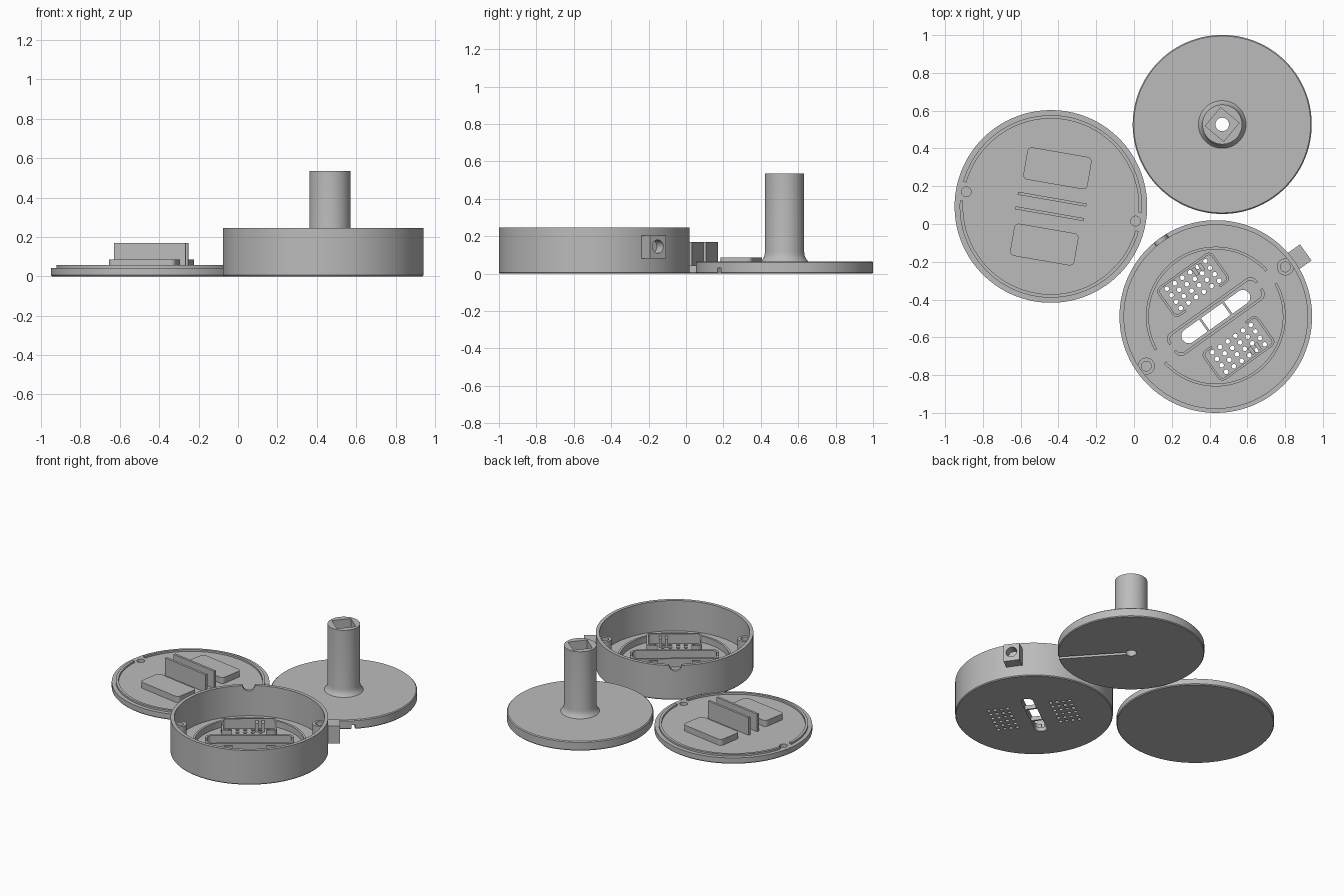
import bpy, bmesh, math
from mathutils import Matrix

if "Cube" in bpy.data.objects:
    bpy.data.objects.remove(bpy.data.objects["Cube"])

GREY = bpy.data.materials.new("plain_grey")
GREY.diffuse_color = (0.5, 0.5, 0.5, 1)
GREY.use_nodes = True
GREY.node_tree.nodes["Principled BSDF"].inputs["Base Color"].default_value = GREY.diffuse_color


def finish(bm, name):
    bmesh.ops.recalc_face_normals(bm, faces=bm.faces)
    me = bpy.data.meshes.new(name)
    bm.to_mesh(me)
    bm.free()
    me.materials.append(GREY)
    ob = bpy.data.objects.new(name, me)
    bpy.context.collection.objects.link(ob)
    return ob


def lathe(name, profile, seg=96):
    """Revolve a closed (r, z) profile around z; r = 0 points become poles."""
    bm = bmesh.new()
    rings = []
    for r, z in profile:
        if r == 0:
            rings.append([bm.verts.new((0, 0, z))] * seg)
        else:
            rings.append([bm.verts.new((r * math.cos(2 * math.pi * i / seg),
                                        r * math.sin(2 * math.pi * i / seg), z)) for i in range(seg)])
    for a, b in zip(rings, rings[1:] + rings[:1]):
        for i in range(seg):
            j = (i + 1) % seg
            quad = list(dict.fromkeys((a[i], a[j], b[j], b[i])))
            if len(quad) > 2:
                bm.faces.new(quad)
    return finish(bm, name)


def prism(name, outlines, z0, z1):
    """Extrude one or more (x, y) outlines from z0 to z1."""
    bm = bmesh.new()
    for pts in outlines:
        low = [bm.verts.new((x, y, z0)) for x, y in pts]
        top = [bm.verts.new((x, y, z1)) for x, y in pts]
        bm.faces.new(low[::-1])
        bm.faces.new(top)
        for i in range(len(pts)):
            j = (i + 1) % len(pts)
            bm.faces.new((low[i], low[j], top[j], top[i]))
    return finish(bm, name)


def arc(r, a0, a1, n, cx=0, cy=0):
    return [(cx + r * math.cos(math.radians(a0 + (a1 - a0) * i / n)),
             cy + r * math.sin(math.radians(a0 + (a1 - a0) * i / n))) for i in range(n + 1)]


def circle(r, cx=0, cy=0, n=24):
    return arc(r, 0, 360, n, cx, cy)[:-1]


def band(r0, r1, a0, a1):
    return arc(r1, a0, a1, 48) + arc(r0, a1, a0, 48)


def rect(w, h, cx=0, cy=0, r=0):
    """Rectangle outline, with rounded corners if r is given."""
    pts = []
    for sx, sy, a in ((1, 1, 0), (-1, 1, 90), (-1, -1, 180), (1, -1, 270)):
        x, y = cx + sx * (w / 2 - r), cy + sy * (h / 2 - r)
        pts += arc(r, a, a + 90, 6, x, y) if r else [(x, y)]
    return pts


def cut(ob, *cutters):
    for c in cutters:
        m = ob.modifiers.new("cut", 'BOOLEAN')
        m.operation, m.solver, m.object = 'DIFFERENCE', 'EXACT', c
        bpy.context.view_layer.update()
        me = bpy.data.meshes.new_from_object(ob.evaluated_get(bpy.context.evaluated_depsgraph_get()))
        ob.modifiers.clear()
        ob.data = me
        bpy.data.objects.remove(c)
    return ob


def sideways(ob, axis, z):
    """Lay a z-extruded part along x or y, at height z."""
    turn = Matrix.Rotation(math.pi / 2, 4, 'Y') if axis == 'x' else Matrix.Rotation(-math.pi / 2, 4, 'X')
    ob.data.transform(Matrix.Translation((0, 0, z)) @ turn)
    return ob


def place(parts, x, y, angle):
    m = Matrix.Translation((x, y, 0)) @ Matrix.Rotation(math.radians(angle), 4, 'Z')
    for ob in parts:
        ob.data.transform(m)


# --- Round case: open cup with pierced floor ---
FLOOR = 0.03
shell = lathe("case_shell", [(0, 0), (0.505, 0), (0.51, 0.006), (0.51, 0.246),
                             (0.486, 0.246), (0.486, FLOOR), (0, FLOOR)])
dots = [circle(0.0125, (i - 2.5) * 0.05, s * 0.207 + (j - 1.5) * 0.042, 12)
        for s in (-1, 1) for i in range(6) for j in range(4)]
cut(shell,
    prism("slot_cutter", [rect(0.43, 0.078, r=0.038)], -0.1, 0.1),
    prism("dot_cutter", dots, -0.1, 0.1),
    sideways(prism("rim_cutter", [circle(0.04)], 0.4, 0.6), 'y', 0.246))
case = [shell]
case.append(prism("slot_dividers", [rect(0.012, 0.084, x) for x in (-0.075, 0.075)], 0.002, FLOOR))
case.append(prism("floor_ring", [band(0.355, 0.37, a, a + 167) for a in (6.5, 186.5)], FLOOR - 0.002, 0.075))

# Raised frames around the slot and the two pierced areas
slot_frame = prism("slot_frame", [rect(0.575, 0.14, r=0.04)], FLOOR - 0.002, 0.09)
case.append(cut(slot_frame, prism("c", [rect(0.545, 0.11, r=0.03)], 0, 0.2),
                prism("c", [rect(0.7, 0.04)], 0, 0.2)))
for side, s in (("left", 1), ("right", -1)):
    y = s * 0.207
    frame = prism(side + "_frame", [rect(0.36, 0.19, 0, y, 0.03)], FLOOR - 0.002, 0.1)
    case.append(cut(frame, prism("c", [rect(0.335, 0.165, 0, y, 0.02)], 0, 0.2),
                    prism("c", [rect(0.22, 0.06, 0, y - s * 0.09)], 0, 0.2)))
    case.append(prism(side + "_posts", [rect(0.02, 0.045, 0.07 + d, y + s * 0.05) for d in (-0.02, 0.02)],
                      FLOOR - 0.002, 0.09))

# Screw bosses joined to the wall
for side, s in (("front", -1), ("back", 1)):
    boss = prism(side + "_screw_boss", [circle(0.045, s * 0.452)], FLOOR - 0.002, 0.2)
    case.append(cut(boss, prism("c", [circle(0.026, s * 0.452)], 0.07, 0.3)))

# Side port block with round socket
port = prism("port_block", [rect(0.09, 0.105, 0.54)], 0.08, 0.205)
case.append(cut(port, sideways(prism("c", [circle(0.036)], 0.525, 0.7), 'x', 0.145)))
place(case, 0.433, -0.49, 35.5)

# --- Lid: disc with lip, two pads and two upright fins ---
disc = lathe("lid_disc", [(0, 0), (0.505, 0), (0.51, 0.006), (0.51, 0.043), (0, 0.043)])
cut(disc, prism("c", [circle(0.026, s * 0.455) for s in (-1, 1)], 0.015, 0.1))
lid = [disc,
       prism("lid_lip", [band(0.465, 0.483, a, a + 168) for a in (6, 186)], 0.041, 0.056),
       prism("lid_pads", [rect(0.345, 0.173, 0, y, 0.025) for y in (-0.205, 0.205)], 0.041, 0.086),
       prism("lid_fins", [rect(0.368, 0.016, 0, y) for y in (-0.039, 0.039)], 0.041, 0.168)]
place(lid, -0.44, 0.093, -9.8)

# --- Stand: disc and flared post, square socket on top, groove underneath ---
stand = lathe("stand", [(0, 0), (0.469, 0), (0.474, 0.006), (0.474, 0.06), (0.468, 0.066),
                        (0.126, 0.066), (0.115, 0.08), (0.108, 0.095), (0.105, 0.115),
                        (0.105, 0.535), (0, 0.535)])
socket = prism("socket_cutter", [rect(0.127, 0.127)], 0.4, 0.7)
socket.data.transform(Matrix.Rotation(math.radians(7.6), 4, 'Z'))
cut(stand, socket,
    prism("bore_cutter", [circle(0.036)], -0.1, 0.45),
    prism("groove_cutter", [rect(0.6, 0.026, 0.3)], -0.1, 0.03))
place([stand], 0.467, 0.527, -47.6)

# Smooth the round walls, keep edges sharp
bpy.ops.object.select_all(action='SELECT')
bpy.context.view_layer.objects.active = stand
bpy.ops.object.shade_smooth_by_angle(angle=math.radians(25))
